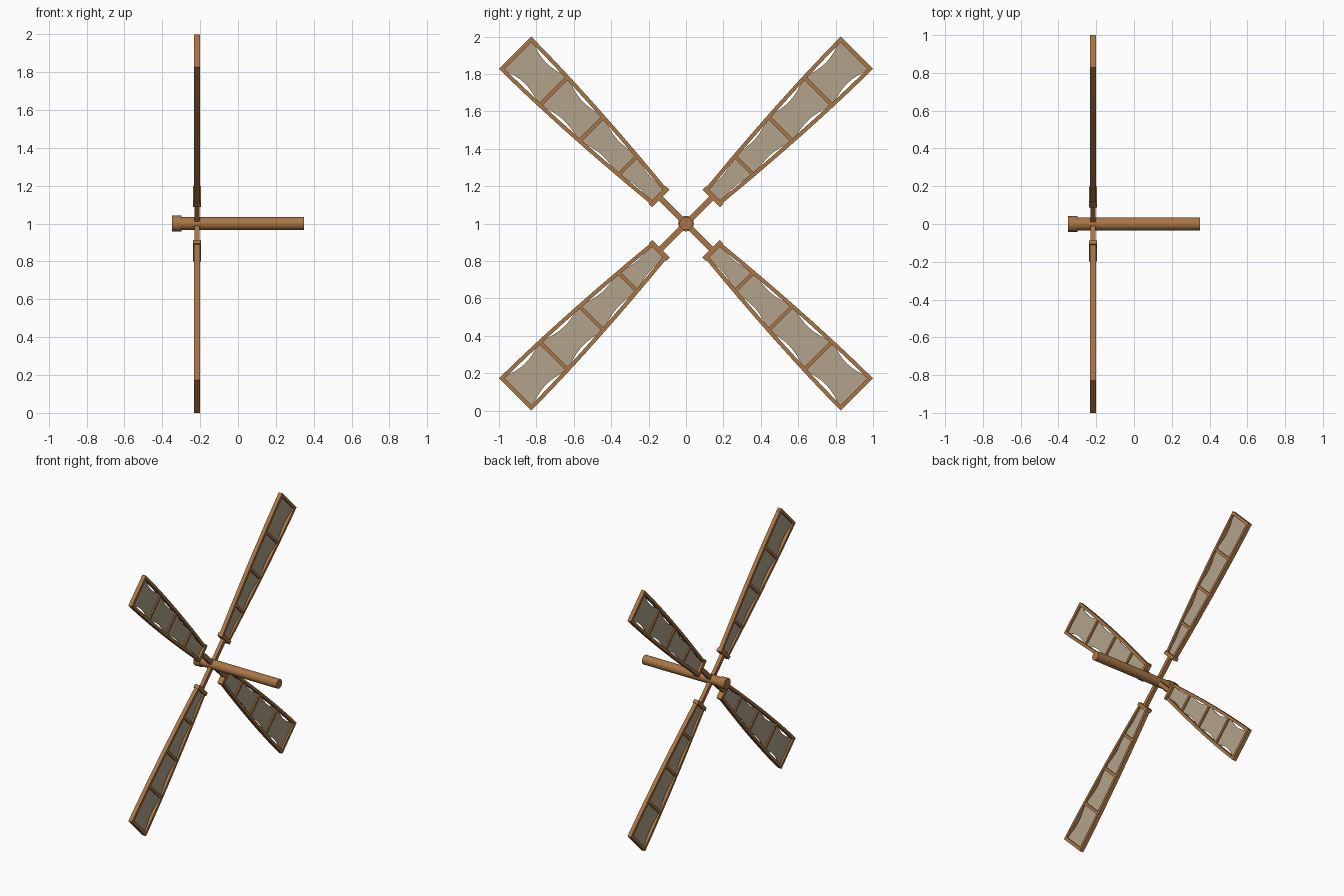
import bpy, bmesh, math

if "Cube" in bpy.data.objects:
    bpy.data.objects.remove(bpy.data.objects["Cube"])

def material(name, rgb):
    m = bpy.data.materials.new(name)
    m.diffuse_color = (*rgb, 1)
    m.use_nodes = True
    m.node_tree.nodes["Principled BSDF"].inputs["Base Color"].default_value = m.diffuse_color
    return m

wood = material("brown wood", (0.40, 0.18, 0.06))
canvas = material("tan canvas", (0.45, 0.37, 0.26))

SAIL_X = -0.217          # plane of the sails
TIP, ROOT = 1.292, 0.19  # blade ends, measured along the blade
RUNGS = [0.20, 0.44, 0.715, 1.0, 1.281]

def half_width(u):
    t = (TIP - u) / (TIP - ROOT)
    return 0.122 - 0.064 * max(t, 0) ** 1.7

def plate(name, outlines, thick, angle, mat):
    """Extrude flat outlines given as (along, across), turned about the shaft."""
    bm = bmesh.new()
    c, s = math.cos(angle), math.sin(angle)
    for pts in outlines:
        vs = [bm.verts.new((SAIL_X - thick / 2, u * c - v * s, 1 + u * s + v * c)) for u, v in pts]
        f = bm.faces.new(vs)
        r = bmesh.ops.extrude_face_region(bm, geom=[f])
        new = [g for g in r["geom"] if isinstance(g, bmesh.types.BMVert)]
        bmesh.ops.translate(bm, verts=new, vec=(thick, 0, 0))
    bmesh.ops.recalc_face_normals(bm, faces=bm.faces)
    me = bpy.data.meshes.new(name)
    bm.to_mesh(me)
    bm.free()
    me.materials.append(mat)
    ob = bpy.data.objects.new(name, me)
    bpy.context.collection.objects.link(ob)
    return ob

def bar(u0, u1, hw):
    return [(u0, -hw), (u1, -hw), (u1, hw), (u0, hw)]

def rod(name, x0, x1, r, sides):
    bpy.ops.mesh.primitive_cylinder_add(vertices=sides, radius=r, depth=x1 - x0,
        location=((x0 + x1) / 2, 0, 1), rotation=(0, math.pi / 2, 0))
    ob = bpy.context.object
    ob.name = name
    ob.data.materials.append(wood)
    bpy.ops.object.shade_smooth_by_angle(angle=math.radians(35))

# shaft and its end cap
rod("shaft", -0.31, 0.35, 0.035, 24)
rod("shaft_cap", -0.35, -0.298, 0.042, 16)

# crossed spars through the shaft
for i in range(2):
    plate(f"spar_{i}", [bar(-0.2, 0.2, 0.015)], 0.028, math.pi / 4 + i * math.pi / 2, wood)

# scalloped canvas edge, touching the rails at every rung
edge = []
N = 8
for a, b in zip(RUNGS, RUNGS[1:]):
    for k in range(N):
        u = a + (b - a) * k / N
        h = half_width(u)
        edge.append((u, h - 0.008 - 0.27 * h * math.sin(math.pi * k / N)))
edge.append((RUNGS[-1], half_width(RUNGS[-1]) - 0.008))
cloth = edge + [(u, -v) for u, v in reversed(edge)]

# curved side rail
us = [ROOT + 0.01 + (TIP - ROOT - 0.01) * k / 12 for k in range(13)]
rail = [(u, half_width(u)) for u in us] + [(u, half_width(u) - 0.021) for u in reversed(us)]

for i in range(4):
    ang = math.pi / 4 + i * math.pi / 2
    plate(f"side_rails_{i}", [rail, [(u, -v) for u, v in rail]], 0.03, ang, wood)
    rungs = [bar(u - 0.01, u + 0.01, half_width(u) - 0.005) for u in RUNGS[1:-1]]
    plate(f"rungs_{i}", rungs, 0.024, ang, wood)
    plate(f"tip_bar_{i}", [bar(TIP - 0.022, TIP, 0.122)], 0.03, ang, wood)
    plate(f"root_bar_{i}", [bar(ROOT, ROOT + 0.026, 0.066)], 0.042, ang, wood)
    plate(f"canvas_{i}", [cloth], 0.004, ang, canvas)
